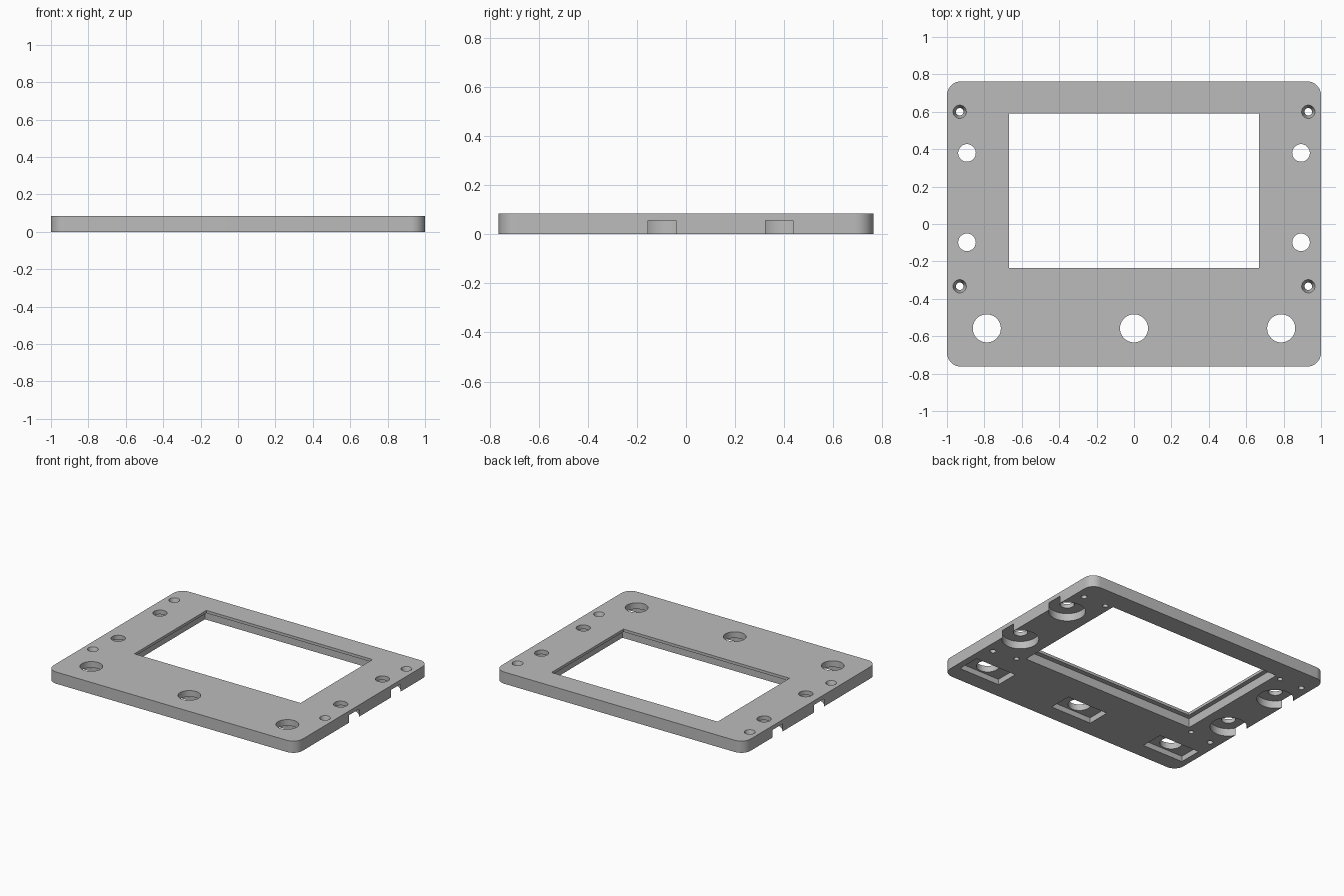
import bpy
import bmesh
from math import cos, sin, pi
from mathutils import Matrix

old = bpy.data.objects.get("Cube")
if old:
    bpy.data.objects.remove(old, do_unlink=True)

WIDTH, DEPTH, THICK = 2.0, 1.525, 0.085
CORNER = 0.075

grey = bpy.data.materials.new("plain grey")
grey.use_nodes = True
COLOUR = (0.5, 0.5, 0.5, 1)
grey.diffuse_color = COLOUR
grey.node_tree.nodes["Principled BSDF"].inputs["Base Color"].default_value = COLOUR


def make_object(name, bm):
    bmesh.ops.recalc_face_normals(bm, faces=bm.faces)
    mesh = bpy.data.meshes.new(name)
    bm.to_mesh(mesh)
    bm.free()
    mesh.materials.append(grey)
    obj = bpy.data.objects.new(name, mesh)
    bpy.context.collection.objects.link(obj)
    return obj


def rounded_plate(name):
    bm = bmesh.new()
    verts = []
    steps = 12
    corners = ((1, 1), (-1, 1), (-1, -1), (1, -1))
    for quarter, (sx, sy) in enumerate(corners):
        for i in range(steps + 1):
            a = (quarter + i / steps) * pi / 2
            verts.append(bm.verts.new((sx * (WIDTH / 2 - CORNER) + CORNER * cos(a),
                                       sy * (DEPTH / 2 - CORNER) + CORNER * sin(a), 0)))
    face = bm.faces.new(verts)
    top = bmesh.ops.extrude_face_region(bm, geom=[face])
    moved = [v for v in top["geom"] if isinstance(v, bmesh.types.BMVert)]
    bmesh.ops.translate(bm, verts=moved, vec=(0, 0, THICK))
    return make_object(name, bm)


def cut(cutter):
    """Subtract a cutter from the plate, then discard it."""
    cutter.hide_render = True
    mod = plate.modifiers.new("cut", 'BOOLEAN')
    mod.operation = 'DIFFERENCE'
    mod.solver = 'EXACT'
    mod.object = cutter
    bpy.context.view_layer.objects.active = plate
    bpy.ops.object.modifier_apply(modifier=mod.name)
    bpy.data.objects.remove(cutter, do_unlink=True)


def cut_round(x, y, r_low, z_low, z_high, r_high=None, sides=48):
    bm = bmesh.new()
    bmesh.ops.create_cone(bm, cap_ends=True, segments=sides, radius1=r_low,
                          radius2=r_high or r_low, depth=z_high - z_low,
                          matrix=Matrix.Translation((x, y, (z_low + z_high) / 2)))
    cut(make_object("round_cutter", bm))


def cut_box(x0, x1, y0, y1, z0, z1):
    bm = bmesh.new()
    place = Matrix.Translation(((x0 + x1) / 2, (y0 + y1) / 2, (z0 + z1) / 2))
    size = Matrix.Diagonal((x1 - x0, y1 - y0, z1 - z0, 1))
    bmesh.ops.create_cube(bm, size=1, matrix=place @ size)
    cut(make_object("box_cutter", bm))


plate = rounded_plate("front_panel")
LOW, HIGH = -0.05, THICK + 0.05

# Screen window with a wider recess underneath
cut_box(-0.667, 0.667, -0.235, 0.59, LOW, HIGH)
cut_box(-0.70, 0.70, -0.27, 0.62, LOW, 0.065)

# Three large holes with rectangular pockets underneath
for x in (-0.787, 0, 0.787):
    cut_box(x - 0.165, x + 0.165, -0.645, -0.475, LOW, 0.04)
    cut_round(x, -0.558, 0.075, LOW, HIGH)

for side in (-1, 1):
    # Button holes with round pockets that break through the side wall
    for y in (0.38, -0.098):
        cut_round(side * 0.893, y, 0.121, LOW, 0.055, sides=64)
        cut_round(side * 0.893, y, 0.047, LOW, HIGH)
    for y in (0.6, -0.333):
        # Countersunk screw holes
        cut_round(side * 0.932, y, 0.02, LOW, HIGH, sides=32)
        cut_round(side * 0.932, y, 0.02, 0.04, THICK + 0.001, r_high=0.036, sides=32)
    for y in (0.6, -0.31):
        # Blind mounting holes beside the recess
        cut_round(side * 0.75, y, 0.018, LOW, 0.055, sides=24)

bpy.ops.object.select_all(action='DESELECT')
plate.select_set(True)
bpy.context.view_layer.objects.active = plate
bpy.ops.object.shade_smooth_by_angle(angle=pi / 6)
